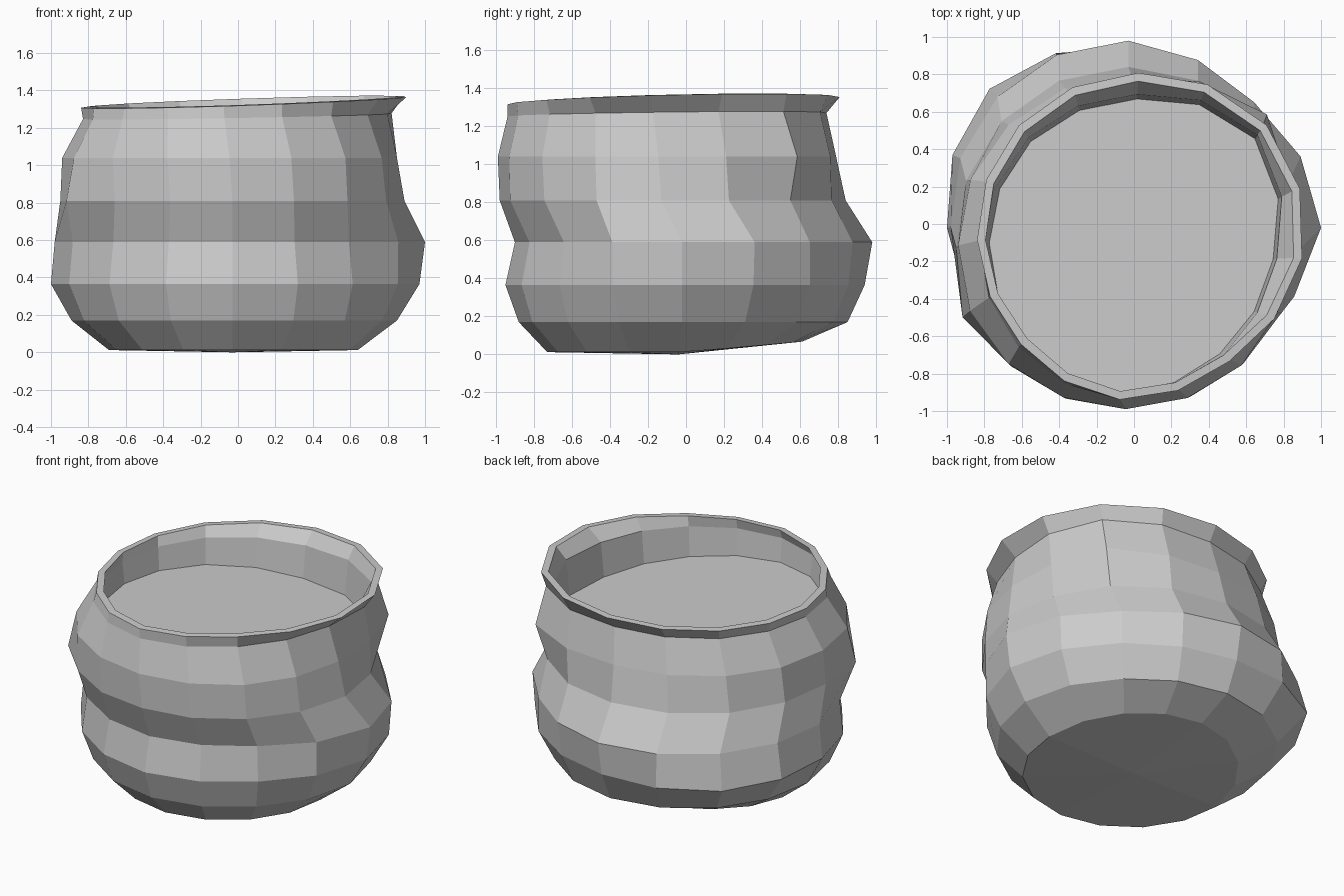
import bpy, bmesh, math

if "Cube" in bpy.data.objects:
    bpy.data.objects.remove(bpy.data.objects["Cube"])

SIDES = 16

LIP = (.93, .99, .94, .88, .81, .77, .81, .81)
NECK = (.83, .96, .87, .84, .80, .79, .81, .79)


def inset(radii, amount):
    return tuple(r - amount for r in radii)


# Rings from base to inner floor:
# centre y, twist (deg), z, z slope in x, z slope in y, radii counter-clockwise from +x
RINGS = [
    (-.04, 0, .012, 0, 0, (.67, .65, .65, .64, .66, .68, .69, .68)),
    (-.02, 0, .17, 0, 0, (.88, .85, .87, .87, .86, .86, .86, .85)),
    (-.02, 0, .365, 0, 0, (1.0, .95, .96, 1.05, .97, .93, .93, .91)),
    (-.02, 0, .59, 0, 0, (1.03, .95, 1.0, .99, .95, .90, .88, .88)),
    (-.13, 0, .81, 0, 0, (.92, .93, .96, .97, .97, .97, .96, .94,
                          .92, .96, .89, .87, .85, .86, .87, .89)),
    (-.13, -1, 1.04, 0, 0, (.88, .93, 1.03, .97, .92, .92, .92, .92,
                            .91, .91, .89, .87, .86, .86, .87, .87)),
    (-.13, -3, 1.262, .017, .01, NECK),
    (-.13, -3.3, 1.337, .033, .02, LIP),
    (-.13, -3.3, 1.340, .033, .02, inset(LIP, .045)),
    (-.14, -3.3, 1.27, .02, .01, inset(NECK, .035)),
    (-.145, -3.3, 1.08, -.04, -.02, inset(NECK, .055)),
]


def radius(radii, k):
    # in-between sides follow a smooth curve when only 8 radii are given
    if len(radii) == SIDES:
        return radii[k]
    i = k // 2
    if k % 2 == 0:
        return radii[i]
    a, b, c, d = (radii[(i + j) % 8] for j in (-1, 0, 1, 2))
    return (9 * (b + c) - a - d) / 16


def add_ring(bm, index, ring):
    cy, twist, z, sx, sy, radii = ring
    verts = []
    for k in range(SIDES):
        a = 2 * math.pi * k / SIDES + math.radians(twist)
        r = radius(radii, k)
        x, y = -.03 + r * math.cos(a), cy + r * math.sin(a)
        h = z + sx * x + sy * y
        if index == 0:
            h += .09 * max(0, y)      # base lifts at the back
        verts.append(bm.verts.new((x, y, h)))
    return verts


bm = bmesh.new()
rings = [add_ring(bm, i, r) for i, r in enumerate(RINGS)]

# Walls, lip and inner wall
for low, high in zip(rings, rings[1:]):
    for k in range(SIDES):
        n = (k + 1) % SIDES
        bm.faces.new((low[k], low[n], high[n], high[k]))

# Base and inner floor as fans
base = bm.verts.new((-.03, -.04, 0))
floor = bm.verts.new((-.03, -.1, 1.083))
for k in range(SIDES):
    n = (k + 1) % SIDES
    bm.faces.new((base, rings[0][n], rings[0][k]))
    bm.faces.new((floor, rings[-1][k], rings[-1][n]))

bmesh.ops.recalc_face_normals(bm, faces=bm.faces)
mesh = bpy.data.meshes.new("clay_pot")
bm.to_mesh(mesh)
bm.free()
bpy.context.collection.objects.link(bpy.data.objects.new("clay_pot", mesh))
